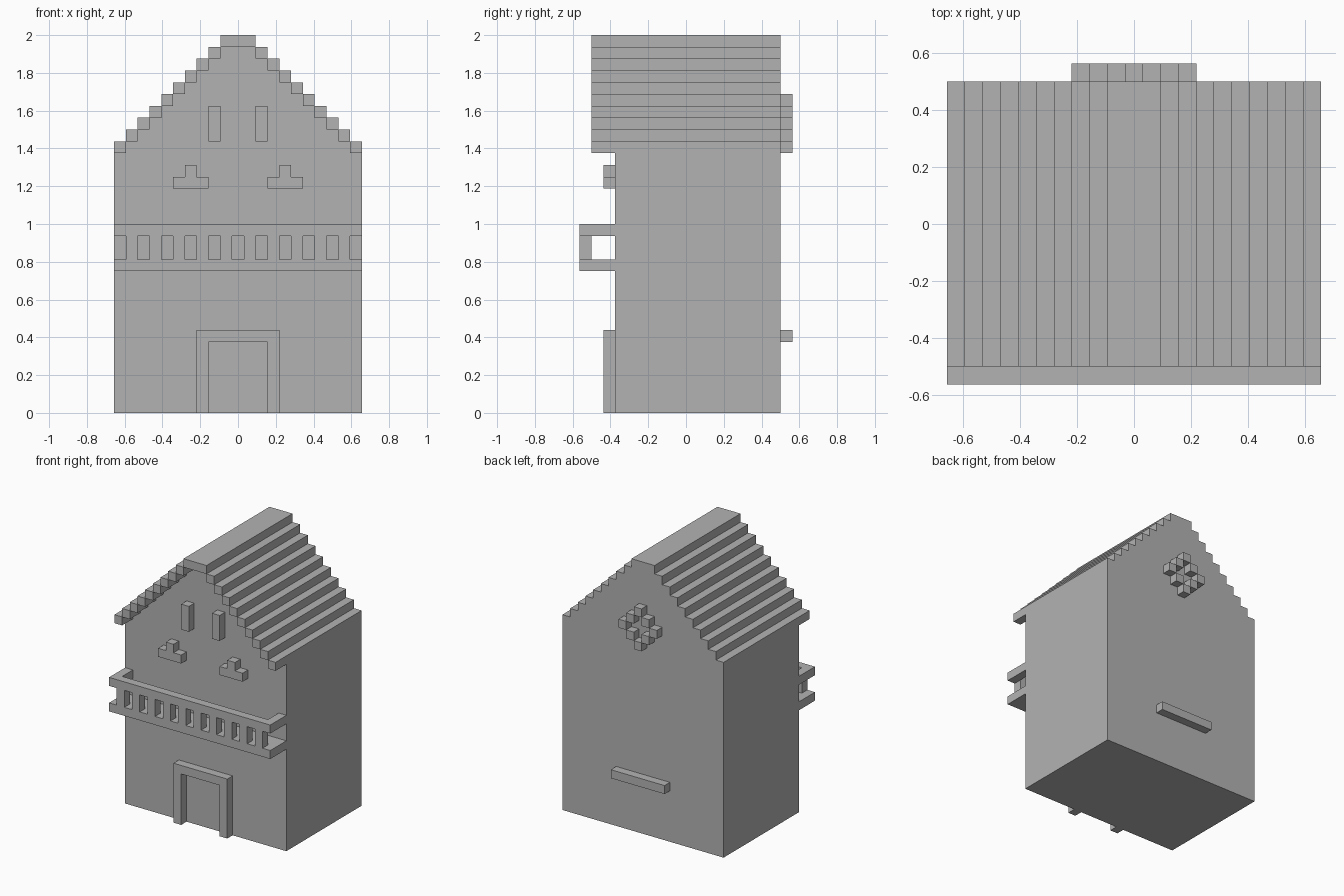
import bpy
import bmesh

U = 2 / 32          # one block
WALL, BACK = -6, 8  # front and back wall planes, in blocks
HALF, EAVES, ROWS = 10.5, 22, 10

old = bpy.data.objects.get("Cube")
if old:
    bpy.data.objects.remove(old, do_unlink=True)

stone = bpy.data.materials.new("plain grey")
stone.use_nodes = True
GREY = (0.45, 0.45, 0.45, 1)
stone.diffuse_color = GREY
stone.node_tree.nodes["Principled BSDF"].inputs["Base Color"].default_value = GREY


def finish(name, bm, mirror=False):
    bmesh.ops.recalc_face_normals(bm, faces=bm.faces)
    bmesh.ops.scale(bm, vec=(U, U, U), verts=bm.verts)
    mesh = bpy.data.meshes.new(name)
    bm.to_mesh(mesh)
    bm.free()
    mesh.materials.append(stone)
    obj = bpy.data.objects.new(name, mesh)
    bpy.context.collection.objects.link(obj)
    if mirror:
        mod = obj.modifiers.new("Mirror", 'MIRROR')
        mod.use_mirror_merge = False


def prism(name, profile, y0, y1, mirror=False):
    """Extrude an (x, z) outline from y0 to y1."""
    bm = bmesh.new()
    face = bm.faces.new([bm.verts.new((x, y0, z)) for x, z in profile])
    new = bmesh.ops.extrude_face_region(bm, geom=[face])["geom"]
    verts = [g for g in new if isinstance(g, bmesh.types.BMVert)]
    bmesh.ops.translate(bm, vec=(0, y1 - y0, 0), verts=verts)
    finish(name, bm, mirror)


def box(name, x0, x1, y0, y1, z0, z1, mirror=False):
    prism(name, [(x0, z0), (x1, z0), (x1, z1), (x0, z1)], y0, y1, mirror)


# House body with a stepped gable
right_edge = [(HALF, 0), (HALF, EAVES)]
for k in range(ROWS - 1):
    x = HALF - 1 - k
    right_edge += [(x, EAVES + k), (x, EAVES + k + 1)]
prism("house_body", right_edge + [(-x, z) for x, z in reversed(right_edge)], WALL, BACK)

# Stepped roof courses and ridge, overhanging the front
for k in range(ROWS - 1):
    box(f"roof_course_{k + 1}", HALF - 1 - k, HALF - k, -8, BACK,
        EAVES + k, EAVES + k + 1, mirror=True)
box("roof_ridge", -1.5, 1.5, -8, BACK, 31, 32)

# Door frame
prism("door_frame", [(-3.5, 0), (-2.5, 0), (-2.5, 6), (2.5, 6), (2.5, 0),
                     (3.5, 0), (3.5, 7), (-3.5, 7)], WALL - 1, WALL)

# Balcony: floor, front rail, side rails and balusters
box("balcony_floor", -HALF, HALF, -9, WALL, 12, 13)
box("balcony_front_rail", -HALF, HALF, -9, -8, 15, 16)
box("balcony_side_rails", HALF - 1, HALF, -8, WALL, 15, 16, mirror=True)
for i in range(1, 10, 2):
    box(f"balusters_{i // 2 + 1}", i - 0.5, i + 0.5, -9, -8, 13, 15, mirror=True)

# Front wall ornaments
prism("stepped_ornaments", [(2.5, 19), (5.5, 19), (5.5, 20), (4.5, 20), (4.5, 21),
                            (3.5, 21), (3.5, 20), (2.5, 20)], WALL - 1, WALL, mirror=True)
box("upper_ornaments", 1.5, 2.5, WALL - 1, WALL, 23, 26, mirror=True)

# Back wall ledge and diamond ring of blocks
box("back_ledge", -3.5, 3.5, BACK, BACK + 1, 6, 7)
for i in range(-2, 3):
    for j in range(-2, 3):
        if abs(i) + abs(j) == 2:
            box("rosette_block", i - 0.5, i + 0.5, BACK, BACK + 1, 24 + j, 25 + j)
